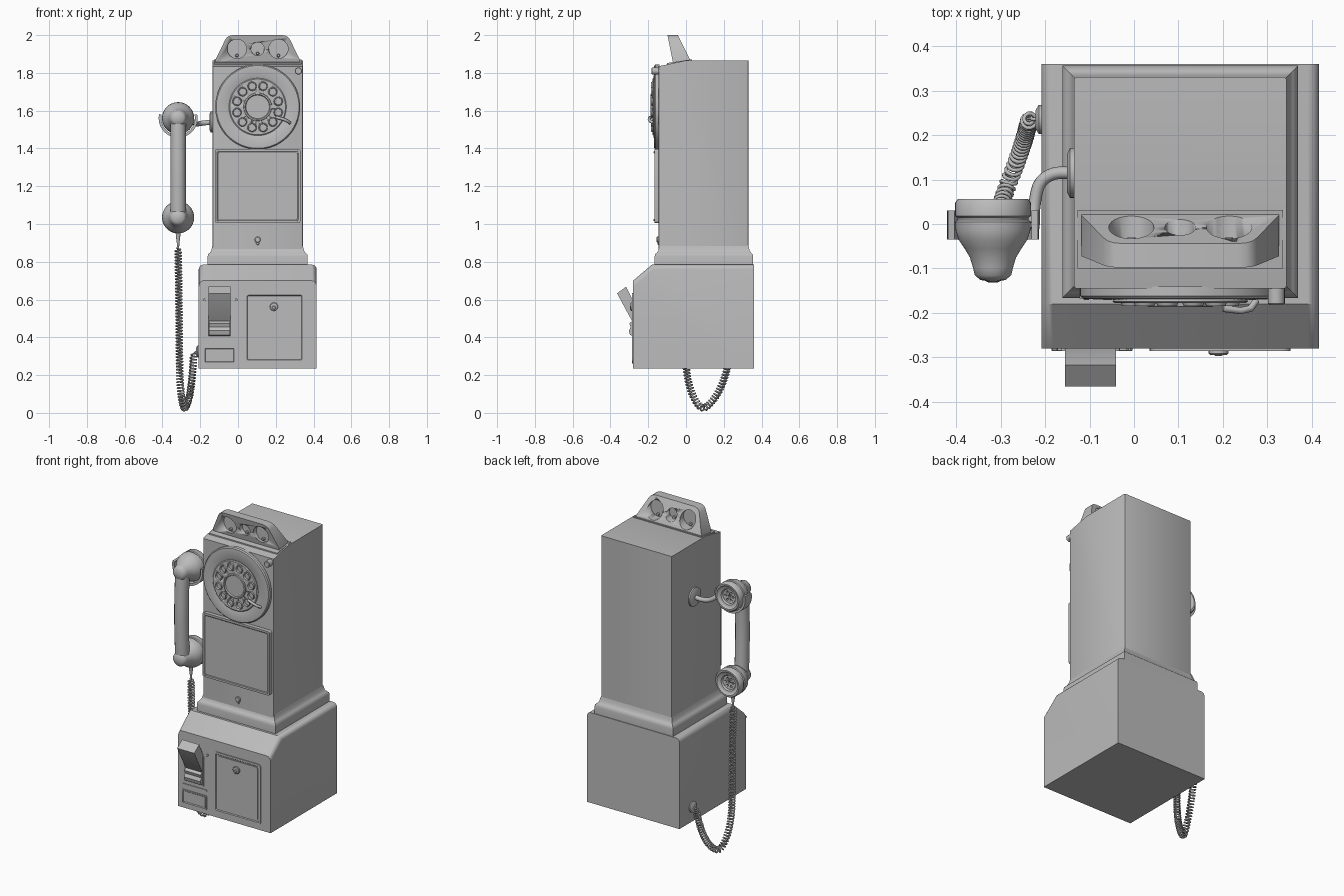
import bpy, bmesh, math
from mathutils import Vector

cube = bpy.data.objects.get("Cube")
if cube:
    bpy.data.objects.remove(cube, do_unlink=True)

grey = bpy.data.materials.new("plain_grey")
grey.use_nodes = True
COL = (0.5, 0.5, 0.5, 1)
grey.diffuse_color = COL
grey.node_tree.nodes["Principled BSDF"].inputs["Base Color"].default_value = COL
CX = 0.104  # centre line of the cabinet


def finish(name, bm, angle=35):
    bmesh.ops.recalc_face_normals(bm, faces=bm.faces[:])
    me = bpy.data.meshes.new(name)
    bm.to_mesh(me)
    bm.free()
    me.materials.append(grey)
    me.shade_smooth()
    me.set_sharp_from_angle(angle=math.radians(angle))
    ob = bpy.data.objects.new(name, me)
    bpy.context.collection.objects.link(ob)
    return ob


def extrude(name, outline, lo, hi, axis="y", bevel=None, width=0.01, segs=3, rim=0, sink=0):
    """Extrude an outline (u, z) along x or y; lo is the front and may depend on z."""
    bm = bmesh.new()
    ends = []
    for d in (lo, hi):
        ring = []
        for u, v in outline:
            w = d(v) if callable(d) else d
            ring.append(bm.verts.new((w, u, v) if axis == "x" else (u, w, v)))
        ends.append(ring)
    front = bm.faces.new(ends[0])
    bm.faces.new(ends[1])
    for i in range(len(outline)):
        j = (i + 1) % len(outline)
        bm.faces.new((ends[0][i], ends[0][j], ends[1][j], ends[1][i]))
    bmesh.ops.recalc_face_normals(bm, faces=bm.faces[:])
    if rim:
        bmesh.ops.inset_region(bm, faces=[front], thickness=rim)
        bmesh.ops.inset_region(bm, faces=[front], thickness=0.004)
        for v in front.verts:
            v.co.y += sink
    if bevel:
        edges = [e for e in bm.edges if bevel(e.verts[0].co, e.verts[1].co)]
        bmesh.ops.bevel(bm, geom=edges, offset=width, segments=segs, profile=0.5, affect="EDGES")
    return finish(name, bm)


def round_rect(x0, x1, z0, z1, r=0.012, n=4):
    pts = []
    for k, (x, z) in enumerate([(x1 - r, z1 - r), (x0 + r, z1 - r), (x0 + r, z0 + r), (x1 - r, z0 + r)]):
        for i in range(n + 1):
            a = math.pi / 2 * (k + i / n)
            pts.append((x + r * math.cos(a), z + r * math.sin(a)))
    return pts


def lathe(name, profile, c, axis="y", n=40, angle=35):
    """Spin (radius, offset) points about the given axis through c."""
    bm = bmesh.new()
    rings = []
    for r, d in profile:
        ring = []
        for i in range(n if r > 0 else 1):
            a = 2 * math.pi * i / n
            p, q = r * math.cos(a), r * math.sin(a)
            ring.append(bm.verts.new(Vector(c) + Vector({"x": (d, p, q), "y": (p, d, q), "z": (p, q, d)}[axis])))
        rings.append(ring)
    for A, B in zip(rings, rings[1:]):
        for i in range(n):
            j = (i + 1) % n
            quad = [A[i % len(A)], A[j % len(A)], B[j % len(B)], B[i % len(B)]]
            bm.faces.new(list(dict.fromkeys(quad)))
    return finish(name, bm, angle)


def disc(name, x, z, r, y0, y1, n=32, ch=0.003):
    return lathe(name, [(0, y0), (r - ch, y0), (r, y0 + ch), (r, y1), (0, y1)], (x, 0, z), n=n)


def bake(ob):
    me = bpy.data.meshes.new_from_object(ob.evaluated_get(bpy.context.evaluated_depsgraph_get()))
    name = ob.name
    bpy.data.objects.remove(ob, do_unlink=True)
    new = bpy.data.objects.new(name, me)
    bpy.context.collection.objects.link(new)
    return new


def drill(ob, holes, y0, y1):
    """Cut round holes (x, z, r) running along y."""
    cutters = [disc("cutter", x, z, r, y0, y1, 24, 0.0005) for x, z, r in holes]
    for c in cutters:
        c.hide_render = True
        m = ob.modifiers.new("hole", "BOOLEAN")
        m.operation, m.solver, m.object = "DIFFERENCE", "EXACT", c
    new = bake(ob)
    for c in cutters:
        bpy.data.objects.remove(c, do_unlink=True)
    return new


def tube(name, pts, r, res=3):
    cu = bpy.data.curves.new(name, "CURVE")
    cu.dimensions, cu.bevel_depth, cu.bevel_resolution, cu.use_fill_caps = "3D", r, res, True
    sp = cu.splines.new("POLY")
    sp.points.add(len(pts) - 1)
    for p, co in zip(sp.points, pts):
        p.co = (*co, 1)
    cu.materials.append(grey)
    ob = bpy.data.objects.new(name, cu)
    bpy.context.collection.objects.link(ob)
    return bake(ob)


def spline(ctrl, n=20):
    """Catmull-Rom samples through control points."""
    P = [Vector(p) for p in ctrl]
    P = [2 * P[0] - P[1]] + P + [2 * P[-1] - P[-2]]
    out = []
    for a, b, c, d in zip(P, P[1:], P[2:], P[3:]):
        for i in range(n):
            t = i / n
            out.append(0.5 * (2 * b + (c - a) * t + (2 * a - 5 * b + 4 * c - d) * t * t
                              + (3 * b - a - 3 * c + d) * t ** 3))
    return out + [P[-2]]


# Cabinet: lower vault, flared skirt and tall upper housing
extrude("lower_vault", [(-0.28, 0.235), (0.36, 0.235), (0.36, 0.785), (-0.18, 0.785), (-0.28, 0.70)],
        -0.208, 0.416, "x", lambda a, b: abs(a.x - b.x) < 1e-4 and min(a.z, b.z) > 0.69, 0.025, 4)
extrude("upper_housing", [(-0.145, 0.78), (0.33, 0.78), (0.33, 1.866), (0.0, 1.866), (-0.145, 1.835)],
        -0.135, 0.343, "x", lambda a, b: abs(a.z - b.z) > 0.5, 0.006, 2)
bm = bmesh.new()
rings = []
for z, o in [(0.78, 0.026), (0.828, 0.026), (0.84, 0.023), (0.848, 0.014), (0.858, 0.007), (0.875, 0.003), (0.89, -0.002)]:
    rings.append([bm.verts.new((x, y, z)) for x, y in
                  [(-0.135 - o, -0.14 - o), (0.343 + o, -0.14 - o), (0.343 + o, 0.33 + o), (-0.135 - o, 0.33 + o)]])
for A, B in zip(rings, rings[1:]):
    for i in range(4):
        bm.faces.new((A[i], A[(i + 1) % 4], B[(i + 1) % 4], B[i]))
bm.faces.new(rings[0])
bm.faces.new(rings[-1])
finish("skirt", bm)

# Coin head with three openings, leaning forward
top = [(CX + s * x, z) for s, part in ((1, [(0.222, 1.845), (0.222, 1.872), (0.172, 1.975), (0.163, 1.988), (0.15, 1.996), (0.13, 2.0)]),
                                      (-1, [(0.13, 2.0), (0.15, 1.996), (0.163, 1.988), (0.172, 1.975), (0.222, 1.872), (0.222, 1.845)]))
       for x, z in part]
coins = [(CX - 0.11, 1.927, 0.051), (CX, 1.927, 0.035), (CX + 0.11, 1.927, 0.051)]
head = extrude("coin_head", top, lambda z: -0.07 - 0.2 * (z - 1.86), lambda z: 0.026 - 0.5 * (z - 1.86))
drill(head, coins, -0.2, 0.2)
for x, z, r in coins:
    disc("coin_gate", x, z, r + 0.003, -0.055, -0.04)
    disc("coin_pin", x, z - r * 0.7, 0.009, -0.068, -0.03, 12)
extrude("head_base", [(-0.10, 1.835), (0.032, 1.85), (0.032, 1.872), (-0.10, 1.852)], CX - 0.231, CX + 0.231, "x")

# Rotary dial
DZ = 1.62
lathe("dial_plate", [(0, -0.14), (0.225, -0.14), (0.225, -0.162), (0.219, -0.168), (0.16, -0.171), (0.155, -0.168), (0, -0.168)], (CX, 0, DZ), n=64)
ring12 = [(CX + 0.113 * math.cos(math.radians(15 + 30 * k)), DZ + 0.113 * math.sin(math.radians(15 + 30 * k))) for k in range(12)]
wheel = lathe("finger_wheel", [(0, -0.166), (0.15, -0.166), (0.152, -0.174), (0.147, -0.178), (0, -0.178)], (CX, 0, DZ), n=64)
drill(wheel, [(x, z, 0.019) for x, z in ring12], -0.25, -0.169)
for x, z in ring12:
    lathe("finger_ring", [(0.018, -0.176), (0.019, -0.184), (0.022, -0.184), (0.025, -0.176)], (x, 0, z), n=20)
lathe("dial_centre", [(0.075, -0.176), (0.073, -0.186), (0.066, -0.187), (0.062, -0.18), (0, -0.18)], (CX, 0, DZ), n=48)
tube("finger_stop", [(0.275, -0.172, 1.535), (0.262, -0.19, 1.545), (0.24, -0.195, 1.555), (0.20, -0.19, 1.565)], 0.008)
disc("corner_lock", 0.32, 1.81, 0.019, -0.182, -0.14, 20)

# Instruction panel with corner screws, and housing lock
extrude("instruction_panel", round_rect(-0.123, 0.331, 1.006, 1.396), -0.168, -0.14, rim=0.012, sink=0.003)
for x in (-0.107, 0.315):
    for z in (1.022, 1.38):
        disc("panel_screw", x, z, 0.006, -0.171, -0.16, 10, 0.001)
disc("housing_lock", CX, 0.917, 0.016, -0.155, -0.14, 20)
disc("housing_lock_slot", CX, 0.898, 0.009, -0.15, -0.14, 12)

# Cash door
extrude("cash_door_frame", round_rect(0.035, 0.352, 0.268, 0.635, 0.02), -0.285, -0.27, rim=0.012, sink=0.005)
extrude("cash_door", round_rect(0.056, 0.331, 0.289, 0.614, 0.012), -0.284, -0.27)
disc("cash_door_lock", 0.19, 0.562, 0.022, -0.294, -0.27, 24)
disc("cash_door_keyhole", 0.19, 0.557, 0.010, -0.297, -0.27, 12)

# Coin return chute, slot and label frame
extrude("return_frame", round_rect(-0.164, -0.032, 0.398, 0.585, 0.006), -0.286, -0.27, rim=0.008, sink=0.005)
extrude("return_flap", [(-0.27, 0.47), (-0.285, 0.485), (-0.365, 0.633), (-0.317, 0.668), (-0.27, 0.575)], -0.155, -0.04, "x")
extrude("return_lip", [(-0.27, 0.49), (-0.286, 0.485), (-0.30, 0.474), (-0.293, 0.455), (-0.303, 0.435), (-0.296, 0.412), (-0.27, 0.405)],
        -0.153, -0.042, "x")
extrude("return_slot", round_rect(-0.182, -0.014, 0.372, 0.384, 0.004), -0.284, -0.27)
extrude("label_frame", round_rect(-0.182, -0.014, 0.262, 0.348, 0.006), -0.285, -0.27, rim=0.007, sink=0.005)
for x in (-0.178, -0.01):
    disc("vault_screw", x, 0.598, 0.007, -0.285, -0.27, 10, 0.001)

# Handset: two cups joined by a bowed handle
HX = -0.317
cup = [(0, 0.036), (0.042, 0.036), (0.048, 0.046), (0.064, 0.048), (0.07, 0.056), (0.079, 0.056), (0.085, 0.048), (0.085, 0.018),
       (0.080, 0.014), (0.080, 0.009), (0.085, 0.005), (0.084, -0.015), (0.077, -0.036), (0.064, -0.055),
       (0.052, -0.075), (0.045, -0.098), (0.041, -0.115), (0.028, -0.126), (0, -0.13)]
for name, z in (("earpiece", 1.56), ("mouthpiece", 1.035)):
    ob = lathe(name, cup, (HX, 0, z), n=48, angle=50)
    dots = [(HX + 0.025 * math.cos(k * math.pi / 3), z + 0.025 * math.sin(k * math.pi / 3), 0.006) for k in range(6)]
    drill(ob, dots + [(HX, z, 0.006)], 0.028, 0.1)
tube("handle", spline([(HX, -0.082, 1.565), (HX, -0.088, 1.45), (HX, -0.092, 1.30), (HX, -0.088, 1.15), (HX, -0.082, 1.03)], 6), 0.041, 5)

# Cradle fork, arm and wall boss
arc = [math.radians(168 + 204 * i / 28) for i in range(29)]
band = [(HX + 0.103 * math.cos(a), 1.56 + 0.103 * math.sin(a)) for a in arc]
band += [(HX + 0.089 * math.cos(a), 1.56 + 0.089 * math.sin(a)) for a in reversed(arc)]
extrude("cradle_fork", band, -0.035, 0.03)
tube("cradle_arm", spline([(-0.13, 0.115, 1.54), (-0.18, 0.113, 1.535), (-0.212, 0.09, 1.53), (-0.224, 0.04, 1.53), (-0.226, -0.01, 1.54)], 6), 0.014)
lathe("cradle_boss", [(0, -0.016), (0.042, -0.016), (0.056, -0.009), (0.056, 0.01), (0, 0.01)], (-0.135, 0.115, 1.54), "x")

# Coiled cord with strain reliefs
lathe("cord_relief", [(0, 0.965), (0.014, 0.965), (0.011, 0.93), (0.007, 0.90), (0.005, 0.87), (0, 0.87)], (HX, 0, 0), "z", 16)
lathe("cord_socket", [(0, -0.014), (0.02, -0.014), (0.033, -0.006), (0.033, 0.01), (0, 0.01)], (-0.208, 0.235, 0.325), "x", 24)
path = spline([(HX, 0, 0.88), (-0.313, 0, 0.6), (-0.31, 0, 0.3), (-0.307, 0.012, 0.17), (-0.298, 0.045, 0.075), (-0.283, 0.09, 0.027),
               (-0.262, 0.145, 0.07), (-0.247, 0.19, 0.15), (-0.238, 0.222, 0.25), (-0.232, 0.235, 0.315), (-0.205, 0.235, 0.328)])
dist = [0.0]
for a, b in zip(path, path[1:]):
    dist.append(dist[-1] + (b - a).length)
side = Vector((0.94, -0.34, 0))
coil, k, L = [], 0, dist[-1]
steps = int(L / 0.0165 * 12)
for i in range(steps + 1):
    s = L * i / steps
    while k < len(path) - 2 and dist[k + 1] < s:
        k += 1
    seg = path[k + 1] - path[k]
    p = path[k] + seg * ((s - dist[k]) / seg.length)
    u = seg.normalized().cross(side).normalized()
    rad = 0.0165 * max(0, min(1, s / 0.02, (L - s - 0.025) / 0.02))
    a = 2 * math.pi * i / 12
    coil.append(p + rad * (math.cos(a) * side + math.sin(a) * u))
tube("coiled_cord", coil, 0.0045, 1)
